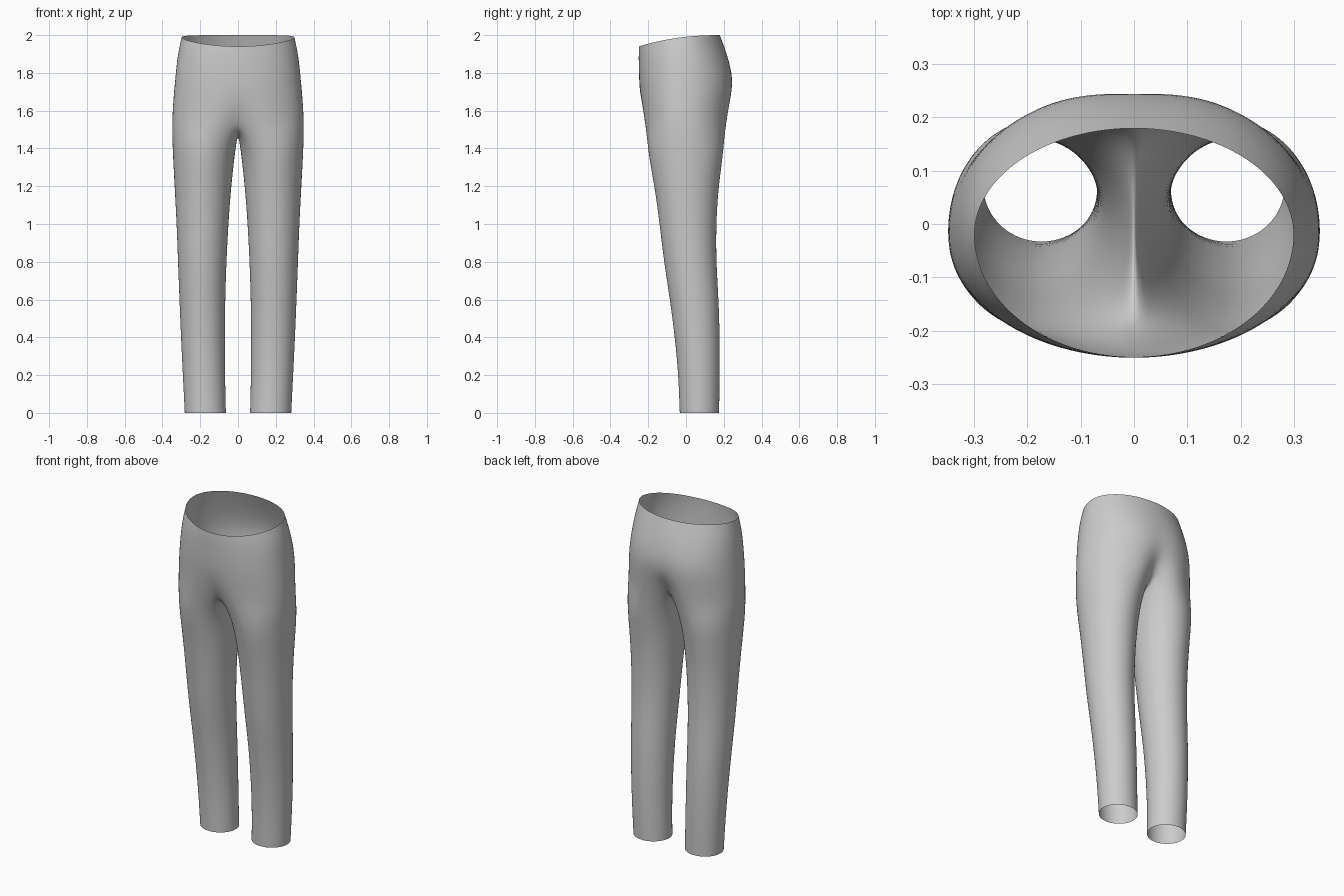
import bpy, bmesh
from math import sin, cos, radians, exp, copysign

cube = bpy.data.objects.get("Cube")
if cube:
    bpy.data.objects.remove(cube, do_unlink=True)

OUTER, INNER = 18, 6          # segments on the outside and inside of one leg


def power(v, e):
    return copysign(abs(v) ** e, v)


def torso_ring(z, rx, front, back, dent_front, dent_back, e, z_rule=None):
    """Half a body section, from the front centre round to the back centre."""
    points = []
    cy = -0.02
    for i in range(OUTER + 1):
        a = radians(-90 + 180 * i / OUTER)
        x = 0 if i in (0, OUTER) else rx * power(cos(a), e)
        reach = back - cy if a > 0 else cy - front
        y = cy + reach * power(sin(a), e)
        fall = exp(-(x / 0.07) ** 2)
        y += (dent_front if a < 0 else -dent_back) * fall
        points.append((x, y, z_rule(y, fall) if z_rule else z))
    return points


def leg_ring(z, x_in, x_out, front, back):
    """Full leg section, starting at the inner front corner."""
    cx, rx = (x_in + x_out) / 2, (x_out - x_in) / 2
    cy, ry = (front + back) / 2, (back - front) / 2
    count = OUTER + INNER
    angles = [radians(-135 + 360 * i / count) for i in range(count)]
    return [(cx + rx * cos(a), cy + ry * sin(a), z) for a in angles]


def waist_height(y, fall):
    return 2 - 0.06 * max(0, (0.18 - y) / 0.43) ** 2.2


def crotch_height(y, fall):
    return 1.53 + fall * (0.02 if y < 0 else 0.08)


# Body sections from the waist down to the leg split
torso = [
    torso_ring(0, 0.30, -0.25, 0.18, 0, 0, 1, waist_height),
    torso_ring(1.89, 0.322, -0.252, 0.222, 0, 0, 0.97),
    torso_ring(1.77, 0.333, -0.25, 0.255, 0, 0.005, 0.93),
    torso_ring(1.67, 0.343, -0.243, 0.25, 0, 0.015, 0.92),
    torso_ring(0, 0.351, -0.232, 0.232, 0.03, 0.05, 0.92, crotch_height),
]

# Seam under the body, from back to front
seam = [(0, 0.13, 1.545), (0, 0.07, 1.5), (0, 0, 1.48),
        (0, -0.07, 1.485), (0, -0.14, 1.51)]

# Leg sections from thigh to hem: height, inside, outside, front, back
legs = [leg_ring(*row) for row in (
    (1.4, 0.012, 0.348, -0.207, 0.204),
    (1.2, 0.035, 0.337, -0.168, 0.173),
    (1.0, 0.05, 0.326, -0.141, 0.161),
    (0.8, 0.06, 0.319, -0.118, 0.161),
    (0.6, 0.067, 0.311, -0.086, 0.174),
    (0.4, 0.068, 0.303, -0.06, 0.18),
    (0.2, 0.068, 0.293, -0.041, 0.18),
    (0, 0.063, 0.283, -0.034, 0.176))]

bm = bmesh.new()


def add(points):
    return [bm.verts.new(p) for p in points]


def bridge(upper, lower, closed):
    n = len(upper)
    for i in range(n if closed else n - 1):
        j = (i + 1) % n
        bm.faces.new((lower[i], lower[j], upper[j], upper[i]))


body = [add(r) for r in torso]
for up, low in zip(body, body[1:]):
    bridge(up, low, False)
tubes = [body[-1] + add(seam)] + [add(r) for r in legs]
for up, low in zip(tubes, tubes[1:]):
    bridge(up, low, True)

mesh = bpy.data.meshes.new("trousers")
bm.to_mesh(mesh)
bm.free()
trousers = bpy.data.objects.new("trousers", mesh)
bpy.context.collection.objects.link(trousers)

# Plain grey cloth
cloth = bpy.data.materials.new("grey cloth")
cloth.use_nodes = True
grey = (0.6, 0.6, 0.6, 1)
cloth.diffuse_color = grey
cloth.node_tree.nodes["Principled BSDF"].inputs["Base Color"].default_value = grey
mesh.materials.append(cloth)
mesh.shade_smooth()

# Mirror the half and round it off
mirror = trousers.modifiers.new("mirror", 'MIRROR')
mirror.use_clip = True
mirror.merge_threshold = 0.001
smooth = trousers.modifiers.new("smooth", 'SUBSURF')
smooth.levels = smooth.render_levels = 2
